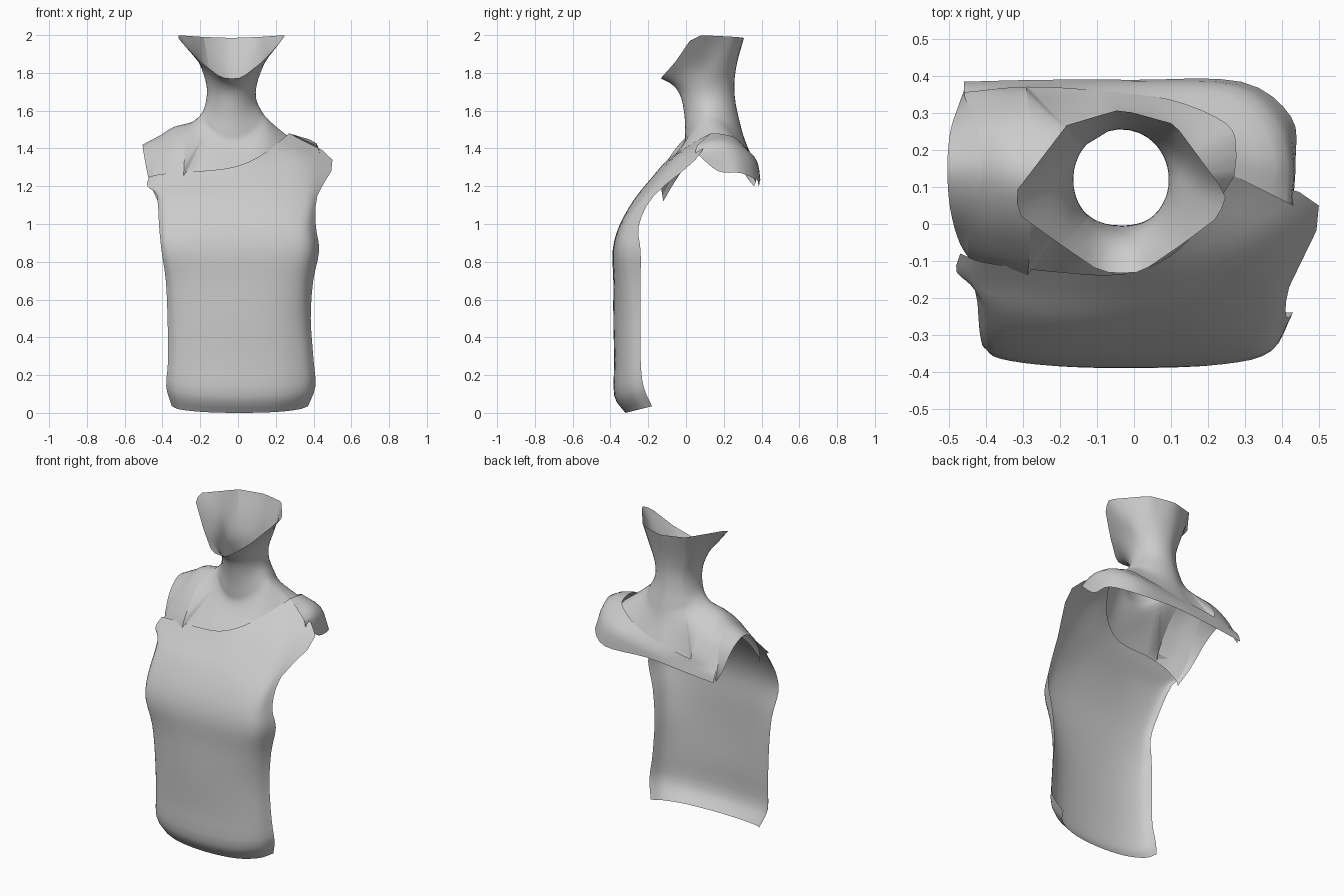
import bpy, bmesh, math
from mathutils import Vector

if "Cube" in bpy.data.objects:
    bpy.data.objects.remove(bpy.data.objects["Cube"])

grey = bpy.data.materials.new("light_grey")
grey.diffuse_color = (0.6, 0.6, 0.6, 1)
grey.use_nodes = True
grey.node_tree.nodes["Principled BSDF"].inputs["Base Color"].default_value = grey.diffuse_color


def curve(pts, n, closed=False):
    """Smooth curve through control points, n steps per span."""
    p = [Vector(q) for q in pts]
    if closed:
        p = [p[-1]] + p + [p[0], p[1]]
    else:
        p = [2 * p[0] - p[1]] + p + [2 * p[-1] - p[-2]]
    out = []
    for i in range(1, len(p) - 2):
        a, b, c, d = p[i - 1:i + 3]
        for k in range(n):
            t = k / n
            out.append(0.5 * (2 * b + (c - a) * t + (2 * a - 5 * b + 4 * c - d) * t * t
                              + (3 * b - a - 3 * c + d) * t ** 3))
    if not closed:
        out.append(p[-2])
    return out


def surface(name, rows, nu, nv, closed=False):
    """Smooth sheet through rows of points; nu steps along rows, nv across."""
    if nu > 1:
        rows = [curve(r, nu, closed) for r in rows]
    cols = [curve(c, nv) for c in zip(*rows)]
    bm = bmesh.new()
    grid = [[bm.verts.new(v) for v in c] for c in cols]
    m = len(grid)
    for i in range(m if closed else m - 1):
        a, b = grid[i], grid[(i + 1) % m]
        for j in range(len(a) - 1):
            bm.faces.new((a[j], a[j + 1], b[j + 1], b[j]))
    bmesh.ops.recalc_face_normals(bm, faces=bm.faces)
    # sheets should face away from the body's axis
    if sum(f.normal.dot(f.calc_center_median() - Vector((-0.03, 0.12, 0.9))) for f in bm.faces) < 0:
        bmesh.ops.reverse_faces(bm, faces=bm.faces)
    me = bpy.data.meshes.new(name)
    bm.to_mesh(me)
    bm.free()
    me.materials.append(grey)
    ob = bpy.data.objects.new(name, me)
    bpy.context.collection.objects.link(ob)
    bpy.ops.object.select_all(action='DESELECT')
    ob.select_set(True)
    bpy.context.view_layer.objects.active = ob
    bpy.ops.object.shade_smooth_by_angle(angle=math.radians(40))
    return ob


# Shirt front: rounded rows, fuller at the chest than at the hem
chest = [(-1, 1), (-.9, .45), (-.55, .08), (0, 0), (.55, .06), (.86, .30), (1, 1)]
waist = [(-1, 1), (-.88, .52), (-.53, .13), (0, 0), (.53, .14), (.86, .52), (1, 1)]
levels = [  # z front, z side, x left, x right, y front, y left, y right
    (0.00, .035, -.35, .37, -.32, -.22, -.18),
    (0.09, .14, -.38, .41, -.38, -.26, -.225),
    (0.28, .28, -.37, .40, -.38, -.28, -.24),
    (0.50, .50, -.373, .385, -.385, -.285, -.24),
    (0.70, .70, -.382, .398, -.385, -.30, -.24),
    (0.86, .86, -.405, .43, -.388, -.335, -.24),
    (0.99, .99, -.418, .412, -.354, -.29, -.25),
]
rows = []
for zf, zs, xl, xr, yf, yl, yr in levels:
    k = min(1, max(0, (zf - .45) / .4))
    row = []
    for (u0, w0), (u1, w1) in zip(waist, chest):
        u, w = u0 + (u1 - u0) * k, w0 + (w1 - w0) * k
        row.append(((xl + xr) / 2 + u * (xr - xl) / 2,
                    yf + ((yl if u < 0 else yr) - yf) * w, zf + (zs - zf) * w))
    rows.append(row)
front_neckline = [(-.47, -.08, 1.25), (-.40, -.105, 1.265), (-.2, -.13, 1.28), (-.03, -.135, 1.30),
                  (.10, -.085, 1.35), (.20, .02, 1.42), (.27, .13, 1.48)]
rows += [
    [(-.43, -.18, 1.15), (-.38, -.235, 1.13), (-.2, -.27, 1.13), (0, -.275, 1.13),
     (.2, -.27, 1.13), (.36, -.235, 1.13), (.42, -.17, 1.15)],
    [(-.48, -.13, 1.2), (-.41, -.16, 1.2), (-.2, -.19, 1.215), (0, -.19, 1.235),
     (.165, -.14, 1.285), (.335, -.055, 1.345), (.5, .05, 1.34)],
    front_neckline,
]
surface("shirt_front", rows, 4, 3)

# Shirt band over the right shoulder and along the upper back
back_neckline = [(.27, .13, 1.48), (.275, .2, 1.475), (.25, .27, 1.45), (.10, .335, 1.38),
                 (-.10, .36, 1.33), (-.29, .37, 1.30), (-.46, .355, 1.27)]
surface("shirt_back_band", [
    back_neckline,
    [(.41, .06, 1.415), (.415, .17, 1.425), (.375, .28, 1.40), (.26, .37, 1.34),
     (0, .383, 1.29), (-.25, .38, 1.26), (-.46, .375, 1.24)],
    [(.43, .05, 1.38), (.437, .17, 1.28), (.425, .29, 1.27), (.29, .385, 1.23),
     (0, .39, 1.24), (-.25, .39, 1.22), (-.46, .385, 1.2)],
], 4, 3)

# Left shoulder strap and sleeve cap, tucked under the shirt at both ends
strap_line = [(-.29, -.145, 1.235), (-.285, -.11, 1.32), (-.28, 0, 1.46), (-.277, .13, 1.53),
              (-.28, .27, 1.46), (-.29, .35, 1.35), (-.29, .375, 1.26)]
cap_line = [(-.42, -.125, 1.15), (-.45, -.065, 1.26), (-.425, .03, 1.40), (-.41, .15, 1.47),
            (-.425, .27, 1.41), (-.455, .335, 1.29), (-.46, .37, 1.22)]
cap_edge = [(-.425, -.12, 1.12), (-.47, -.055, 1.23), (-.497, .04, 1.36), (-.505, .15, 1.42),
            (-.497, .25, 1.37), (-.475, .32, 1.25), (-.46, .36, 1.2)]
middle = [((Vector(a) + Vector(b)) / 2 + Vector((0, 0, .012))) for a, b in zip(strap_line, cap_line)]
surface("shoulder_strap", [strap_line, middle, cap_line], 4, 3)
surface("sleeve_cap", [cap_line, cap_edge], 4, 2)

# Neck and collar skin: rings around a vertical axis, ending under the neckline
CX, CY = -.035, .12


def angle(p):
    return math.atan2(p[1] - CY, p[0] - CX) % math.tau


def at_angle(loop, a):
    """Point where a closed polygon is crossed by the ray at angle a."""
    pts = sorted((Vector(p) for p in loop), key=angle)
    for p, q in zip(pts, pts[1:] + pts[:1]):
        span = (angle(q) - angle(p)) % math.tau
        off = (a - angle(p)) % math.tau
        if off <= span:
            d = Vector((math.cos(a), math.sin(a)))
            cp = d.x * (p.y - CY) - d.y * (p.x - CX)
            cq = d.x * (q.y - CY) - d.y * (q.x - CX)
            return p.lerp(q, cp / (cp - cq) if abs(cp - cq) > 1e-9 else 0)
    return pts[0]


def ring_point(a, z, xl, xr, yf, yb, zf, zb):
    c, s = math.cos(a), math.sin(a)
    rx = xr - CX if c > 0 else CX - xl
    ry = yb - CY if s > 0 else CY - yf
    return Vector((CX + rx * c, CY + ry * s, c * c * z + s * s * (zb if s > 0 else zf)))


def tucked(p):
    """Neckline point moved slightly outward and down, under the shirt."""
    out = Vector((p[0] - CX, p[1] - CY, 0)).normalized()
    return Vector(p) + out * .015 - Vector((0, 0, .033))


jaw_rim = [(-.325, .08, 2.0), (-.18, .27, 1.99), (-.035, .31, 1.985), (.11, .27, 1.99), (.25, .08, 2.0),
           (.23, .02, 1.97), (.13, -.055, 1.86), (.02, -.13, 1.775), (-.035, -.133, 1.77),
           (-.09, -.13, 1.775), (-.2, -.055, 1.86), (-.305, .02, 1.97)]
neck_rings = [  # z side, x left, x right, y front, y back, z front, z back
    (1.85, -.205, .14, -.07, .27, 1.735, 1.85),
    (1.74, -.168, .10, -.03, .256, 1.68, 1.74),
    (1.66, -.168, .097, -.01, .263, 1.59, 1.64),
    (1.59, -.19, .13, -.005, .285, 1.49, 1.54),
    (1.545, -.235, .168, -.02, .31, 1.41, 1.45),
]
collar = ([tucked(p) for p in curve(front_neckline[2:], 4)[:-1] + curve(back_neckline[:5], 4)]
          + curve(strap_line[::-1], 4))
angles = [angle(p) for p in collar]
skin = [[at_angle(jaw_rim, a) for a in angles]]
skin += [[ring_point(a, *r) for a in angles] for r in neck_rings]
skin.append(collar)
surface("neck_skin", skin, 1, 4, closed=True)
